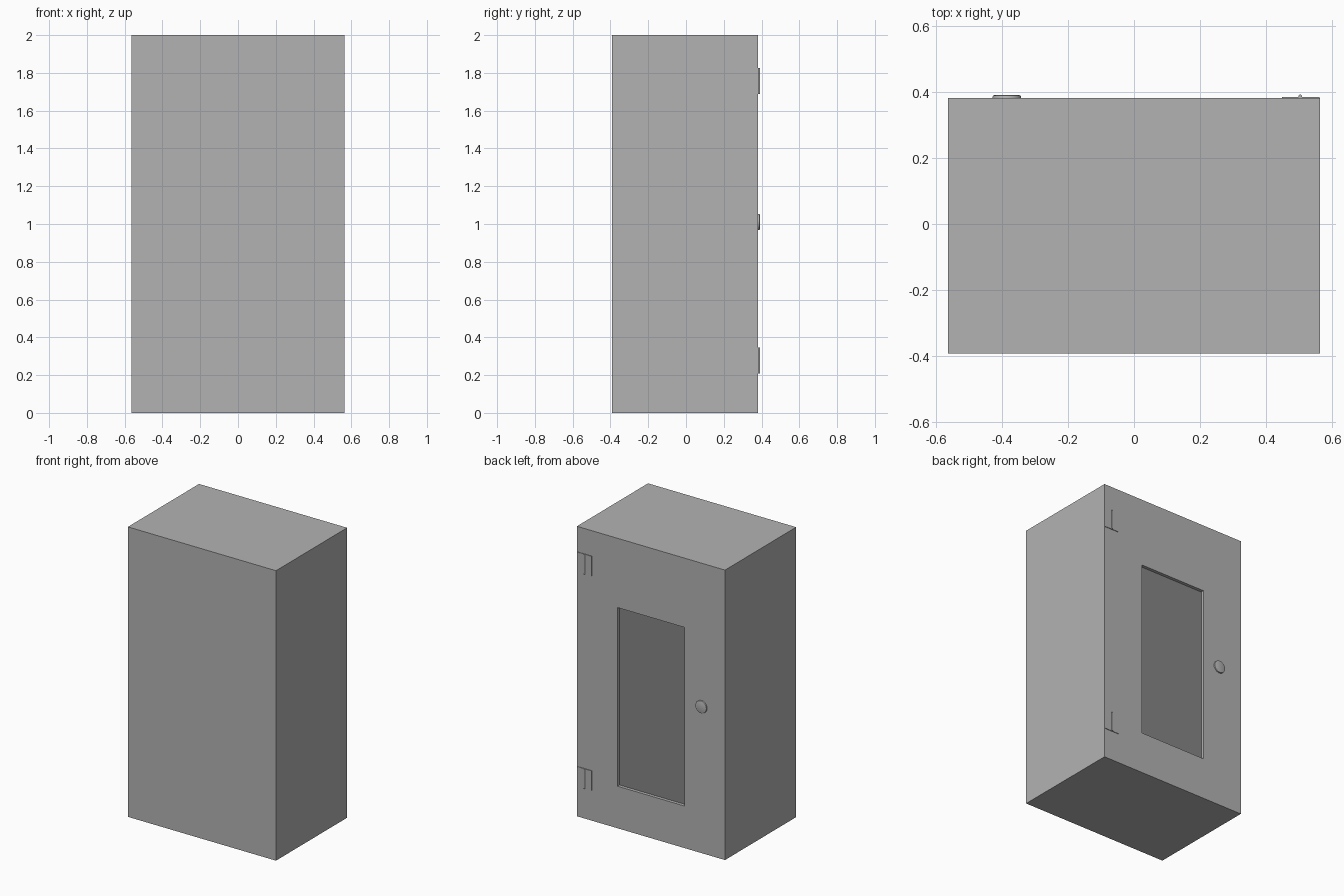
import bpy
import bmesh
import math
from mathutils import Matrix, Vector

if "Cube" in bpy.data.objects:
    bpy.data.objects.remove(bpy.data.objects["Cube"], do_unlink=True)

HALF_W, FRONT, BACK, HEIGHT = 0.565, -0.393, 0.382, 2.0
WIN_X, WIN_LOW, WIN_HIGH, WIN_DEPTH = 0.256, 0.29, 1.522, 0.022


def material(name, value):
    mat = bpy.data.materials.new(name)
    mat.use_nodes = True
    colour = (value, value, value, 1)
    mat.diffuse_color = colour
    mat.node_tree.nodes["Principled BSDF"].inputs["Base Color"].default_value = colour
    return mat


grey = material("light_grey", 0.45)
dark = material("window_grey", 0.24)


def finish(bm, name, mats, smooth=False):
    bmesh.ops.recalc_face_normals(bm, faces=bm.faces[:])
    mesh = bpy.data.meshes.new(name)
    bm.to_mesh(mesh)
    bm.free()
    for mat in mats:
        mesh.materials.append(mat)
    obj = bpy.data.objects.new(name, mesh)
    bpy.context.collection.objects.link(obj)
    if smooth:
        bpy.ops.object.select_all(action="DESELECT")
        obj.select_set(True)
        bpy.context.view_layer.objects.active = obj
        bpy.ops.object.shade_smooth_by_angle(angle=math.radians(30))
    return obj


def box(low, high):
    bm = bmesh.new()
    low, high = Vector(low), Vector(high)
    bmesh.ops.create_cube(
        bm, size=1,
        matrix=Matrix.Translation((low + high) / 2) @ Matrix.Diagonal((high - low).to_4d()))
    return bm


# Cabinet body: cut the back face along the window edges, then sink the window
bm = box((-HALF_W, FRONT, 0), (HALF_W, BACK, HEIGHT))
cuts = [((x, 0, 0), (1, 0, 0)) for x in (-WIN_X, WIN_X)]
cuts += [((0, 0, z), (0, 0, 1)) for z in (WIN_LOW, WIN_HIGH)]
for point, normal in cuts:
    bmesh.ops.bisect_plane(bm, geom=bm.verts[:] + bm.edges[:] + bm.faces[:],
                           plane_co=point, plane_no=normal)
bm.normal_update()
window_centre = Vector((0, BACK, (WIN_LOW + WIN_HIGH) / 2))
window = min(bm.faces, key=lambda f: (f.calc_center_median() - window_centre).length)
sunk = bmesh.ops.extrude_face_region(bm, geom=[window])["geom"]
if window.is_valid:
    bmesh.ops.delete(bm, geom=[window], context="FACES_ONLY")
bmesh.ops.translate(bm, vec=(0, -WIN_DEPTH, 0),
                    verts=[g for g in sunk if isinstance(g, bmesh.types.BMVert)])
for face in sunk:
    if isinstance(face, bmesh.types.BMFace):
        face.material_index = 1
finish(bm, "cabinet_body", [grey, dark])

# Hinges: a thin leaf plate with an upright barrel
for label, z in (("lower", 0.277), ("upper", 1.757)):
    half = 0.068
    finish(box((0.45, BACK - 0.003, z - half), (HALF_W - 0.002, BACK + 0.004, z + half)),
           label + "_hinge_plate", [grey])
    bm = bmesh.new()
    bmesh.ops.create_cone(bm, cap_ends=True, segments=20, radius1=0.006, radius2=0.006,
                          depth=2 * half, matrix=Matrix.Translation((0.505, BACK + 0.005, z)))
    finish(bm, label + "_hinge_barrel", [grey], True)

# Door knob: a low round disc with a narrowed rim
bm = bmesh.new()
place = Matrix.Translation((-0.386, BACK + 0.003, 1.01)) @ Matrix.Rotation(-math.pi / 2, 4, "X")
bmesh.ops.create_cone(bm, cap_ends=True, segments=40, radius1=0.043, radius2=0.043,
                      depth=0.012, matrix=place)
bm.normal_update()
cap = max(bm.faces, key=lambda f: f.calc_center_median().y)
bmesh.ops.bevel(bm, geom=list(cap.edges), offset=0.004, segments=2,
                profile=0.5, affect="EDGES")
finish(bm, "door_knob", [grey], True)
